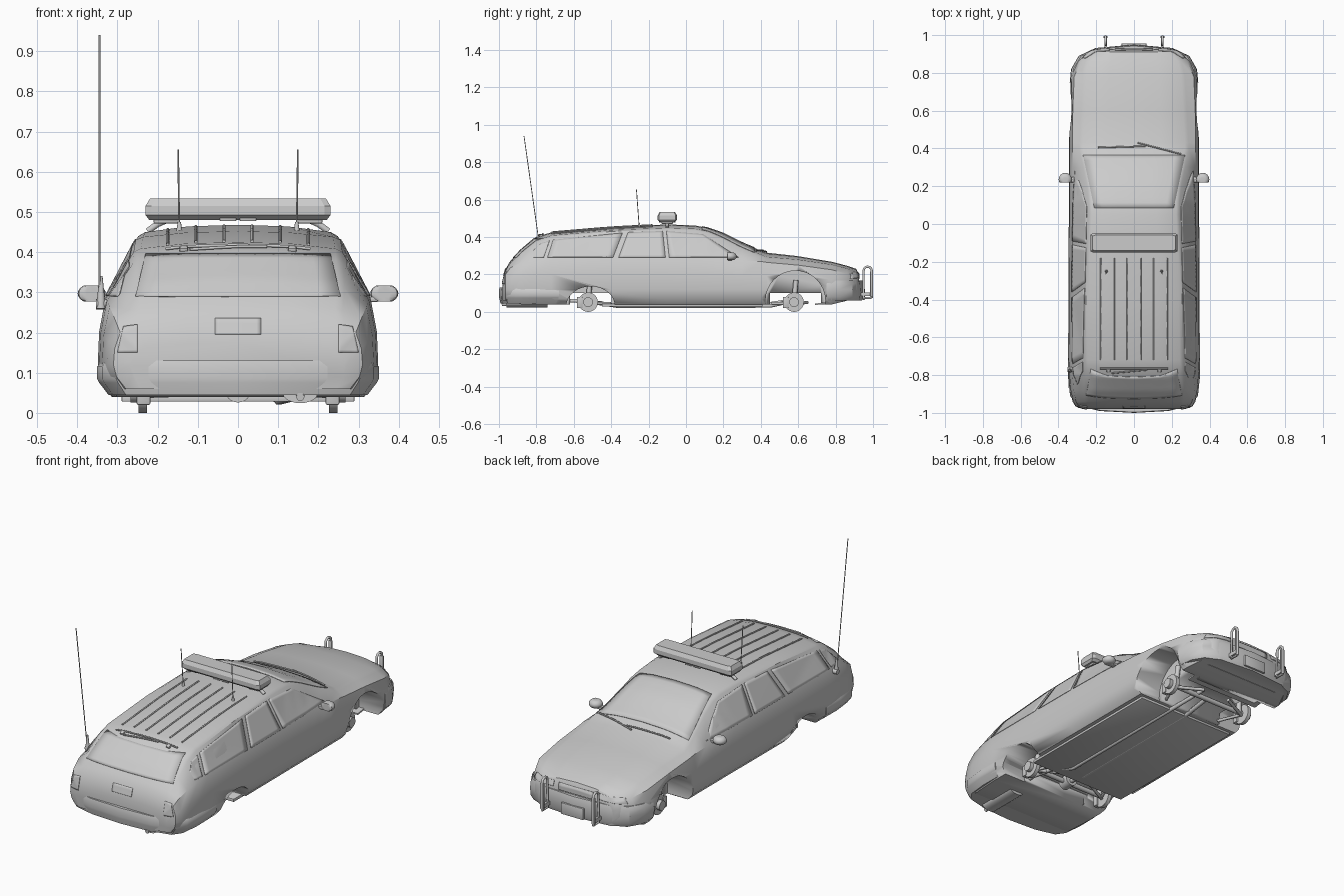
import bpy, bmesh, math
from mathutils import Vector, Matrix
from mathutils.bvhtree import BVHTree

if "Cube" in bpy.data.objects:
    bpy.data.objects.remove(bpy.data.objects["Cube"])


def finish(name, bm, smooth=35):
    bmesh.ops.recalc_face_normals(bm, faces=bm.faces)
    me = bpy.data.meshes.new(name)
    bm.to_mesh(me)
    bm.free()
    ob = bpy.data.objects.new(name, me)
    bpy.context.collection.objects.link(ob)
    bpy.ops.object.select_all(action='DESELECT')
    ob.select_set(True)
    bpy.context.view_layer.objects.active = ob
    if smooth:
        bpy.ops.object.shade_smooth_by_angle(angle=math.radians(smooth))
    return ob


def loft(name, rings, smooth=35):
    bm = bmesh.new()
    vs = [[bm.verts.new(p) for p in r] for r in rings]
    n = len(rings[0])
    for a, b in zip(vs, vs[1:]):
        for i in range(n):
            j = (i + 1) % n
            bm.faces.new((a[i], a[j], b[j], b[i]))
    bm.faces.new(vs[0])
    bm.faces.new(vs[-1])
    return finish(name, bm, smooth)


def stacked(name, half, levels, smooth=35):
    """Half plan outline (x, y) mirrored over x, stacked as (z, scale x, scale y about the mean)."""
    plan = half + [(-x, y) for x, y in reversed(half) if x > 0]
    cy = sum(p[1] for p in plan) / len(plan)
    return loft(name, [[(x * sx, cy + (y - cy) * sy, z) for x, y in plan] for z, sx, sy in levels], smooth)


def box(name, loc, size, bevel=0, rot=(0, 0, 0)):
    bm = bmesh.new()
    bmesh.ops.create_cube(bm, size=1)
    bmesh.ops.scale(bm, vec=size, verts=bm.verts)
    if bevel:
        bmesh.ops.bevel(bm, geom=bm.edges[:], offset=bevel, segments=2, affect='EDGES', profile=.5)
    ob = finish(name, bm)
    ob.location, ob.rotation_euler = loc, rot
    return ob


def cyl(name, loc, r, depth, axis='X', r2=None, scale=(1, 1, 1), seg=24):
    bm = bmesh.new()
    bmesh.ops.create_cone(bm, cap_ends=True, segments=seg, radius1=r, radius2=r if r2 is None else r2, depth=depth)
    rot = {'X': Matrix.Rotation(math.pi / 2, 3, 'Y'), 'Y': Matrix.Rotation(math.pi / 2, 3, 'X'), 'Z': Matrix.Identity(3)}[axis]
    bmesh.ops.rotate(bm, matrix=rot, verts=bm.verts)
    bmesh.ops.scale(bm, vec=scale, verts=bm.verts)
    ob = finish(name, bm)
    ob.location = loc
    return ob


def tube(name, pts, r):
    cu = bpy.data.curves.new(name, 'CURVE')
    cu.dimensions, cu.bevel_depth, cu.bevel_resolution, cu.use_fill_caps = '3D', r, 1, True
    sp = cu.splines.new('POLY')
    sp.points.add(len(pts) - 1)
    for p, c in zip(sp.points, pts):
        p.co = (*c, 1)
    ob = bpy.data.objects.new(name, cu)
    bpy.context.collection.objects.link(ob)
    return ob


# Body stations: y, half width, belt z, roof edge half width, roof edge z, centre z
ST = [(-.98, .27, .14, .25, .16, .175), (-.965, .31, .2, .265, .215, .228), (-.94, .325, .235, .26, .255, .272),
      (-.88, .338, .265, .265, .31, .335), (-.8, .345, .28, .262, .37, .402), (-.72, .349, .285, .26, .40, .425),
      (-.4, .347, .29, .255, .43, .452), (-.1, .346, .29, .248, .44, .468), (.05, .345, .285, .24, .435, .462),
      (.12, .345, .285, .242, .42, .448), (.2, .345, .28, .25, .385, .42), (.3, .345, .275, .27, .335, .37),
      (.4, .345, .27, .29, .295, .328), (.43, .345, .265, .29, .283, .317), (.6, .343, .25, .28, .27, .298),
      (.78, .335, .225, .27, .245, .268), (.86, .30, .205, .25, .225, .247), (.91, .25, .185, .215, .2, .23),
      (.925, .22, .17, .19, .175, .2)]
rings = []
for y, w, zb, wr, zr, zc in ST:
    z0 = .04 if -.9 < y < .8 else .06
    h = [(w * .9, z0), (w * .975, z0 + .03), (w, .12), (w * .99, (.12 + zb) / 2), (w * .945, zb), (wr, zr),
         (wr * .93, zr + .35 * (zc - zr)), (wr * .5, zr + .86 * (zc - zr)), (0, zc)]
    rings.append([(x, y, z) for x, z in h] + [(-x, y, z) for x, z in reversed(h[:-1])])
body = loft('body_shell', rings, 32)
bm = bmesh.new()
bm.from_mesh(body.data)
bmesh.ops.triangulate(bm, faces=bm.faces)
tree = BVHTree.FromBMesh(bm)
bm.free()


def snap(axis, u, v, s=1, lift=.002):
    """Project a point onto the body: 'side' takes (y, z), 'top' (x, y), 'end' (x, z)."""
    o, d = {'side': ((s * 2, u, v), (-s, 0, 0)), 'top': ((u, v, 2), (0, 0, -1)), 'end': ((u, s * 2, v), (0, -s, 0))}[axis]
    hit, nor = tree.ray_cast(Vector(o), Vector(d))[:2]
    if hit is None:
        hit, nor = tree.find_nearest(Vector(o) + Vector(d) * 1.2)[:2]
    return hit - Vector(d) * lift


def patch(name, axis, corners, s=1, n=10):
    """Thin panel that follows the body inside four corners."""
    a, b, c, d = [Vector(p) for p in corners]
    bm = bmesh.new()
    g = [[bm.verts.new(snap(axis, *(a.lerp(b, i / n)).lerp(d.lerp(c, i / n), j / n), s)) for i in range(n + 1)]
         for j in range(n + 1)]
    for j in range(n):
        for i in range(n):
            bm.faces.new((g[j][i], g[j][i + 1], g[j + 1][i + 1], g[j + 1][i]))
    ob = finish(name, bm)
    m = ob.modifiers.new('thickness', 'SOLIDIFY')
    m.thickness, m.offset = .003, 0


# Wheel wells and open underbody between them
cutters = []
for y, r, z, sz in ((.585, .16, .06, 1), (-.51, .13, .03, .82)):
    for s in (-1, 1):
        cutters.append(cyl('well_cutter', (s * .3, y, z), r, .22, 'X', scale=(1, 1, sz), seg=32))
    cutters.append(box('well_cutter', (0, y, .03), (.42, r * 1.7, .14)))
for c in cutters:
    c.hide_render = True
    m = body.modifiers.new('cut', 'BOOLEAN')
    m.operation, m.object = 'DIFFERENCE', c
    bpy.context.view_layer.objects.active = body
    bpy.ops.object.modifier_apply(modifier=m.name)
for c in cutters:
    bpy.data.objects.remove(c)

# Bumpers, sills and pans
stacked('rear_bumper', [(.345, -.68), (.347, -.8), (.335, -.91), (.3, -.96), (.18, -.99), (0, -1.0)],
        [(.045, .93, .93), (.075, .995, .99), (.085, 1.01, 1), (.115, 1.01, 1), (.13, .98, .97)])
stacked('front_bumper', [(.337, .75), (.33, .82), (.29, .89), (.2, .932), (0, .95)],
        [(.06, .95, .9), (.08, 1, .98), (.12, 1.01, 1), (.15, 1, .98), (.168, .97, .92)])
box('floor_pan', (0, -.02, .036), (.58, .86, .016), .003)
box('front_undertray', (0, .77, .05), (.44, .16, .008), 0, (.12, 0, 0))
box('front_plate', (0, .95, .095), (.13, .012, .06), .002)

# Glass
patch('windshield', 'top', [(-.27, .365), (.27, .365), (.21, .085), (-.21, .085)])
patch('tailgate_glass', 'end', [(-.255, .29), (.255, .29), (.23, .395), (-.23, .395)], -1)
for s in (-1, 1):
    patch('front_door_window', 'side', [(-.09, .292), (.28, .292), (.09, .415), (-.105, .432)], s)
    patch('rear_door_window', 'side', [(-.36, .292), (-.11, .292), (-.125, .432), (-.31, .425)], s)
    patch('quarter_window', 'side', [(-.74, .292), (-.39, .292), (-.34, .422), (-.71, .385)], s)
    patch('rear_corner_window', 'side', [(-.85, .29), (-.76, .292), (-.73, .38), (-.78, .365)], s)
    patch('headlight', 'end', [(s * .13, .185), (s * .275, .178), (s * .26, .205), (s * .13, .212)])
    patch('tail_light', 'end', [(s * .25, .15), (s * .3, .15), (s * .285, .215), (s * .25, .22)], -1)
patch('grille', 'end', [(-.1, .175), (.1, .175), (.1, .21), (-.1, .21)])
patch('rear_plate', 'end', [(-.057, .195), (.057, .195), (.057, .235), (-.057, .235)], -1)

# Roof rails, wipers and tailgate hinges
for k in (-2.5, -1.5, -.5, .5, 1.5, 2.5):
    tube('roof_rail', [snap('top', k * .07, -.72 + i * .09, 1, .003) for i in range(7)], .004)
tube('rack_crossbar', [snap('top', x * .03, -.765, 1, .006) for x in range(-6, 7)], .004)
for a, b in (((-.19, .405), (.06, .412)), ((.02, .43), (.25, .37))):
    pts = [Vector(a).lerp(Vector(b), i / 6) for i in range(7)]
    tube('windshield_wiper', [snap('top', *p, 1, .006) for p in pts], .004)
tube('rear_wiper', [snap('top', -.12 + i * .032, -.79 + i * .003, 1, .006) for i in range(7)], .004)
for s in (-1, 1):
    p = snap('top', s * .135, -.775)
    box('tailgate_hinge', p, (.02, .02, .014), .003, (.4, 0, 0))

# Emergency light bar
bar = stacked('light_bar', [(.215, -.052), (.23, -.045), (.23, .045), (.215, .052)],
              [(.48, .96, .75), (.492, 1, 1), (.515, 1, 1), (.534, .95, .8)], 20)
bar.location.y = -.1
for s in (-1, 1):
    tube('light_bar_foot', [(s * .225, -.1, .452), (s * .2, -.1, .47), (s * .17, -.1, .483)], .009)
    box('light_bar_lamp', (s * .025, -.1, .487), (.042, .09, .02), .003)
    box('light_bar_mount', (s * .18, -.1, .478), (.06, .06, .014), .003)

# Antennas
tube('tall_antenna', [(-.345, -.77, .26), (-.345, -.866, .94)], .0025)
cyl('tall_antenna_base', (-.341, -.775, .3), .012, .08, 'Z', .004, seg=12)
cyl('tall_antenna_foot', (-.338, -.77, .27), .013, .03, 'X', seg=12)
for s in (-1, 1):
    tube('roof_antenna', [(s * .146, -.25, .45), (s * .149, -.265, .655)], .0022)
    cyl('roof_antenna_base', (s * .146, -.25, .462), .008, .025, 'Z', .004, seg=12)

for s in (-1, 1):
    # Door mirror
    bm = bmesh.new()
    bmesh.ops.create_uvsphere(bm, u_segments=16, v_segments=10, radius=1)
    for v in bm.verts:
        v.co = (v.co.x * .035, max(v.co.y, -.45) * .036, max(-.85, min(.85, v.co.z)) * .024)
    finish('door_mirror', bm, 40).location = (s * .364, .235, .297)
    box('mirror_arm', (s * .33, .235, .283), (.04, .03, .014), .004)
    # Push guard: inverted loop with a strip and a bracket
    arc = [(s * .15, .971 + .022 * math.cos(t * math.pi / 6), .22 + .022 * math.sin(t * math.pi / 6)) for t in range(7)]
    tube('push_guard', [(s * .15, .993, .075)] + arc + [(s * .15, .949, .075), (s * .15, .993, .075)], .007)
    box('guard_pad', (s * .15, .99, .15), (.022, .01, .14), .003)
    box('guard_bracket', (s * .15, .94, .095), (.014, .09, .02))
    # Hubs, calipers and suspension arms
    for y in (.578, -.523):
        cyl('brake_disc', (s * .237, y, .052), .052, .02)
        cyl('wheel_hub', (s * .252, y, .052), .026, .03, 'X', seg=16)
        box('brake_caliper', (s * .235, y - .045, .05), (.034, .03, .06), .004)
        tube('spring_strut', [(s * .21, y, .05), (s * .2, y + .01, .17)], .014)
        tube('lower_arm', [(s * .225, y, .045), (s * .08, y + .07, .05)], .009)
        tube('trailing_arm', [(s * .22, y, .045), (s * .17, y + (.12 if y < 0 else -.12), .045)], .008)

# Axles, drive shaft and exhaust
for y in (.578, -.523):
    tube('axle_tube', [(-.235, y, .055), (.235, y, .055)], .013)
cyl('differential', (0, -.523, .06), .034, .06, 'Y')
tube('drive_shaft', [(0, -.52, .055), (0, -.4, .038), (0, .42, .038), (0, .56, .06)], .012)
tube('exhaust_pipe', [(.06, .62, .07), (.1, .45, .032), (.1, -.36, .03), (.16, -.46, .045), (.17, -.6, .06), (.155, -.76, .048)], .011)
cyl('muffler', (.155, -.85, .048), .043, .22, 'Y', scale=(1, 1, .55))
tube('tail_pipe', [(.155, -.94, .045), (.155, -.985, .04)], .011)
